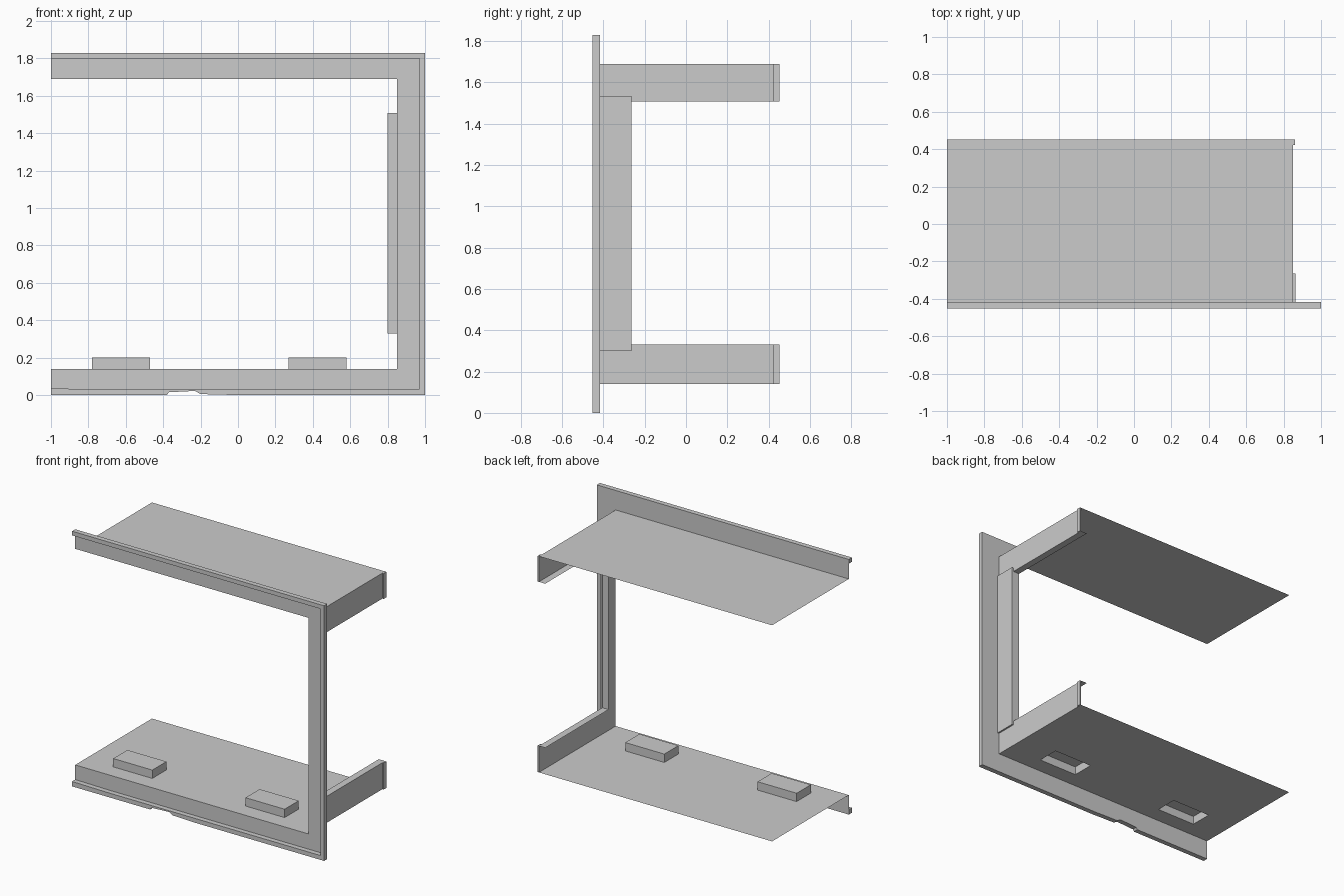
import bpy, bmesh

if "Cube" in bpy.data.objects:
    bpy.data.objects.remove(bpy.data.objects["Cube"])

Y0, Y1, Y2 = -0.453, -0.417, 0.453   # rim front, plate, rear edge
XL, XW, XF = -1.0, 0.85, 0.80        # open end, side wall, flange edge
ZB, ZT, H = 0.14, 1.69, 1.83         # lower sheet, upper sheet, full height
ZLO, ZHI, YC = 0.33, 1.507, -0.265   # side opening


def make(name, build):
    bm = bmesh.new()
    build(bm)
    bmesh.ops.remove_doubles(bm, verts=bm.verts, dist=1e-5)
    bmesh.ops.recalc_face_normals(bm, faces=bm.faces)
    me = bpy.data.meshes.new(name)
    bm.to_mesh(me)
    bm.free()
    ob = bpy.data.objects.new(name, me)
    bpy.context.collection.objects.link(ob)
    return ob


def poly(bm, pts):
    return bm.faces.new([bm.verts.new(p) for p in pts])


def box(name, x0, x1, y0, y1, z0, z1):
    def build(bm):
        bmesh.ops.create_cube(bm, size=1)
        for v in bm.verts:
            v.co = (x1 if v.co.x > 0 else x0, y1 if v.co.y > 0 else y0,
                    z1 if v.co.z > 0 else z0)
    return make(name, build)


# Irregular lower edge shared by plate and rim, right to left
NOTCH = [(-0.02, 0.0), (-0.1, 0.003), (-0.2, 0.005), (-0.23, 0.022),
         (-0.37, 0.015), (-0.38, 0.0)]


# Front plate: C shape open to the left
def plate(bm):
    prof = [(XL, H), (1, H), (1, 0)] + NOTCH + [
        (XL, 0), (XL, ZB), (XW, ZB), (XW, ZT), (XL, ZT)]
    poly(bm, [(x, Y1, z) for x, z in prof])


make("front_plate", plate)


# Raised outer rim in front of the plate
def rim(bm):
    prof = [(XL, H), (1, H), (1, 0)] + NOTCH + [
        (XL, 0), (XL, 0.035), (-0.72, 0.031), (0.97, 0.031),
        (0.97, 1.8), (XL, 1.8)]
    f = poly(bm, [(x, Y0, z) for x, z in prof])
    ext = bmesh.ops.extrude_face_region(bm, geom=[f], use_keep_orig=True)
    for v in ext["geom"]:
        if isinstance(v, bmesh.types.BMVert):
            v.co.y = Y1


make("front_rim", rim)


# Lower sheet with two hollow embossed blocks
def lower(bm):
    xs = [XL, -0.78, -0.47, 0.27, 0.58, XW]
    ys = [Y1, -0.30, -0.14, Y2]
    for i in range(5):
        for j in range(3):
            c = [(xs[i], ys[j]), (xs[i + 1], ys[j]),
                 (xs[i + 1], ys[j + 1]), (xs[i], ys[j + 1])]
            up = j == 1 and i in (1, 3)
            poly(bm, [(x, y, 0.2 if up else ZB) for x, y in c])
            if up:
                for (xa, ya), (xb, yb) in zip(c, c[1:] + c[:1]):
                    poly(bm, [(xa, ya, ZB), (xb, yb, ZB),
                              (xb, yb, 0.2), (xa, ya, 0.2)])


make("lower_sheet", lower)

# Upper sheet
make("upper_sheet", lambda bm: poly(bm, [
    (XL, Y1, ZT), (XW, Y1, ZT), (XW, Y2, ZT), (XL, Y2, ZT)]))


# Side wall around the side opening, with an inward flange
def wall(bm):
    inner = [(Y2, ZLO), (YC, ZLO), (YC, ZHI), (Y2, ZHI)]
    outer = [(Y2, ZT), (Y1, ZT), (Y1, ZB), (Y2, ZB)]
    poly(bm, [(XW, y, z) for y, z in inner + outer])
    for (ya, za), (yb, zb) in zip(inner, inner[1:]):
        poly(bm, [(XW, ya, za), (XW, yb, zb), (XF, yb, zb), (XF, ya, za)])


make("side_wall", wall)

# Thin cover strip on the side column and strips at the rear edges
box("side_cover", XW + 0.001, 0.863, Y1, YC, 0.30, 1.535)
for name, z0, z1 in (("lower_rear_strip", ZB, ZLO), ("upper_rear_strip", ZHI, ZT)):
    box(name, XW + 0.001, 0.86, 0.423, Y2, z0, z1)
